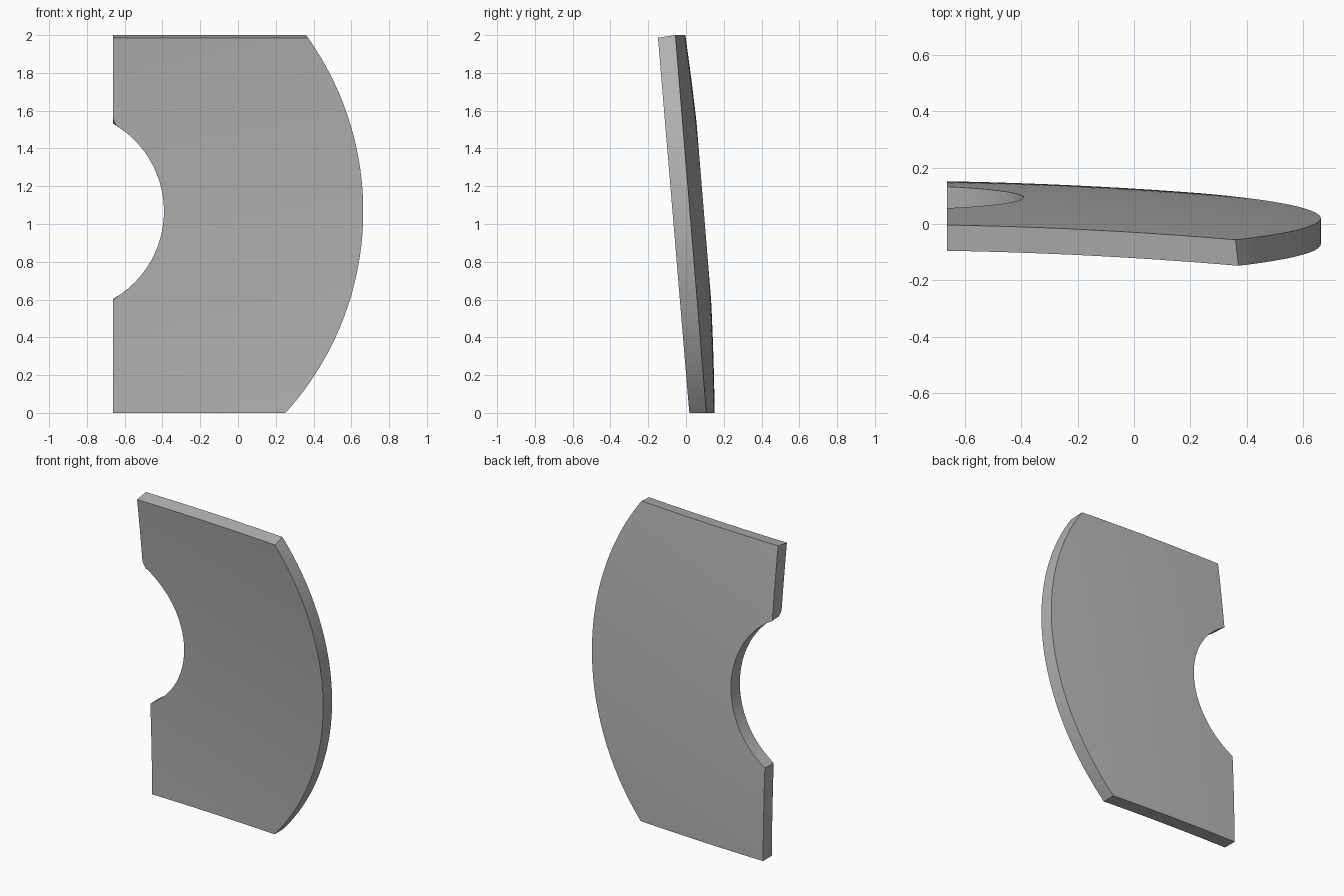
import bpy, bmesh
from math import sqrt, radians

cube = bpy.data.objects.get("Cube")
if cube:
    bpy.data.objects.remove(cube, do_unlink=True)

# Dish segment: concentric hole and rim arcs, shallow dome, leaning forward
CX, CZ = -0.927, 1.067
R_RIM, R_HOLE = 1.59, 0.535
LEFT_X = -0.663
DOME = 0.033
COLS = 24
half = sqrt(R_HOLE ** 2 - (LEFT_X - CX) ** 2)


def span(a, b, n):
    return [a + (b - a) * i / n for i in range(n)]


# Rows meet the hole corners exactly
rows = span(0, CZ - half, 12) + span(CZ - half, CZ + half, 32) + span(CZ + half, 2, 12) + [2]


def row_points(z, front):
    """Points across one face of the slab at one height."""
    if front:
        z -= 0.007 * z          # top end slopes down to the front
    dz = z - CZ
    x0 = LEFT_X
    if abs(dz) < R_HOLE:
        x0 = max(LEFT_X, CX + sqrt(R_HOLE ** 2 - dz ** 2))
    x1 = CX + sqrt(R_RIM ** 2 - dz ** 2)
    base = 0.0175 - 0.0835 * z if front else 0.108 - 0.082 * z
    pts = []
    for i in range(COLS + 1):
        x = x0 + (x1 - x0) * i / COLS
        bulge = DOME * (R_RIM ** 2 - (x - CX) ** 2 - dz ** 2)
        pts.append((x, base + bulge, z))
    return pts


bm = bmesh.new()
rings = []
for z in rows:
    front = [bm.verts.new(p) for p in row_points(z, True)]
    back = [bm.verts.new(p) for p in row_points(z, False)]
    rings.append(front + back[::-1])

# Skin between neighbouring rows: front, rim, back and inner edge
n = 2 * (COLS + 1)
for a, b in zip(rings, rings[1:]):
    for i in range(n):
        j = (i + 1) % n
        bm.faces.new((a[i], a[j], b[j], b[i]))

# Top and bottom ends
for ring in (rings[0], rings[-1]):
    for i in range(COLS):
        bm.faces.new((ring[i], ring[i + 1], ring[n - 2 - i], ring[n - 1 - i]))
bmesh.ops.recalc_face_normals(bm, faces=bm.faces[:])

mesh = bpy.data.meshes.new("curved_plate")
bm.to_mesh(mesh)
bm.free()
plate = bpy.data.objects.new("curved_plate", mesh)
bpy.context.collection.objects.link(plate)

# Plain grey
grey = bpy.data.materials.new("mid_grey")
grey.use_nodes = True
color = (0.45, 0.45, 0.45, 1)
grey.diffuse_color = color
grey.node_tree.nodes["Principled BSDF"].inputs["Base Color"].default_value = color
mesh.materials.append(grey)

bpy.ops.object.select_all(action='DESELECT')
plate.select_set(True)
bpy.context.view_layer.objects.active = plate
bpy.ops.object.shade_smooth_by_angle(angle=radians(30))
